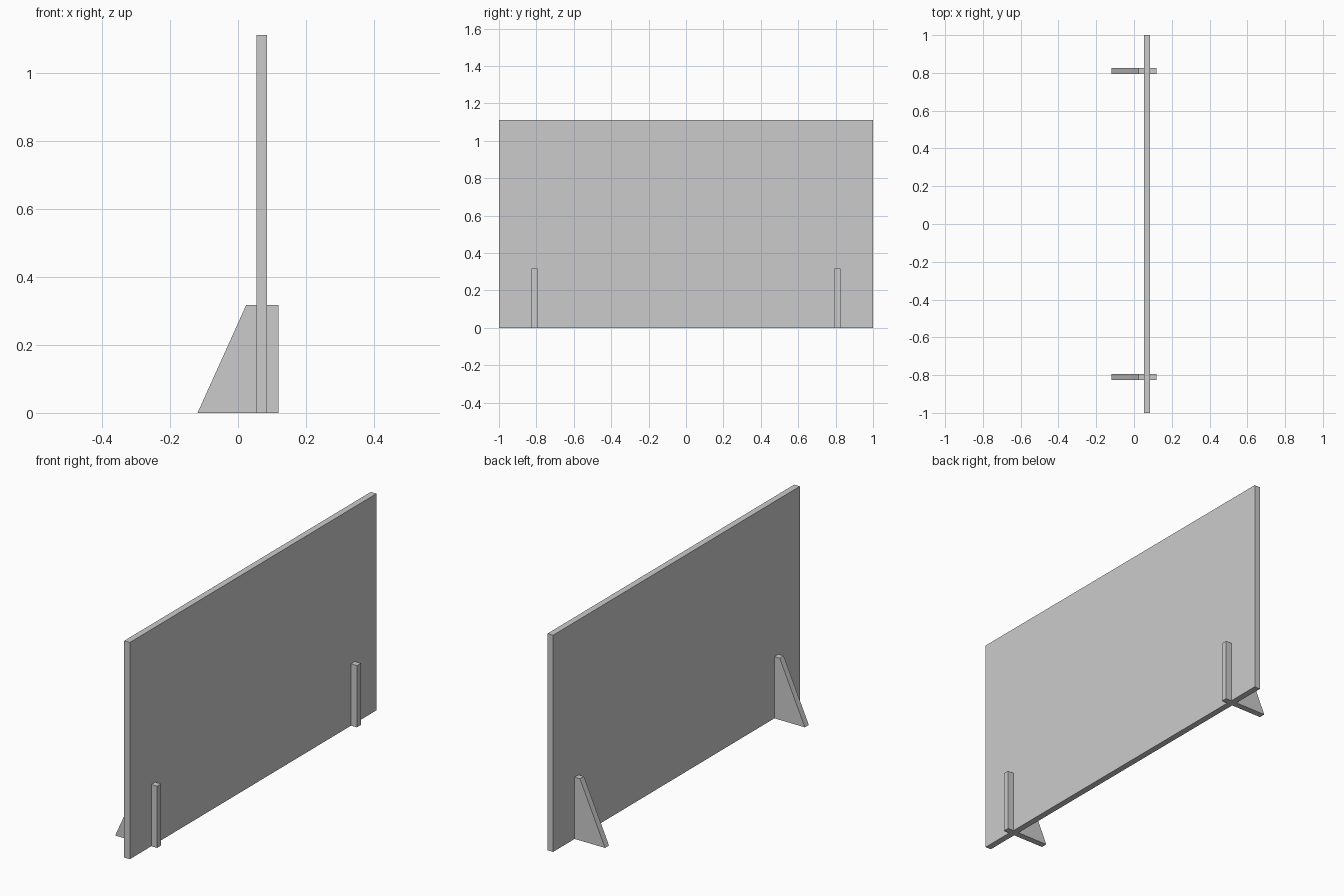
import bpy
import bmesh

if "Cube" in bpy.data.objects:
    bpy.data.objects.remove(bpy.data.objects["Cube"])


def extrude_profile(name, profile, y0, y1):
    """Solid made from an XZ profile extruded along Y."""
    bm = bmesh.new()
    face = bm.faces.new([bm.verts.new((x, y0, z)) for x, z in profile])
    ext = bmesh.ops.extrude_face_region(bm, geom=[face])
    verts = [g for g in ext["geom"] if isinstance(g, bmesh.types.BMVert)]
    bmesh.ops.translate(bm, verts=verts, vec=(0, y1 - y0, 0))
    bmesh.ops.recalc_face_normals(bm, faces=bm.faces)
    mesh = bpy.data.meshes.new(name)
    bm.to_mesh(mesh)
    bm.free()
    obj = bpy.data.objects.new(name, mesh)
    bpy.context.collection.objects.link(obj)
    return obj


# Upright screen panel
extrude_profile("screen_panel",
                [(0.054, 0), (0.086, 0), (0.086, 1.112), (0.054, 1.112)],
                -1.0, 1.0)

# Tapered support feet crossing the panel near each end
foot_profile = [(-0.119, 0), (0.119, 0), (0.119, 0.317), (0.024, 0.317)]
for name, y in (("front_foot", -0.81), ("back_foot", 0.81)):
    extrude_profile(name, foot_profile, y - 0.016, y + 0.016)
